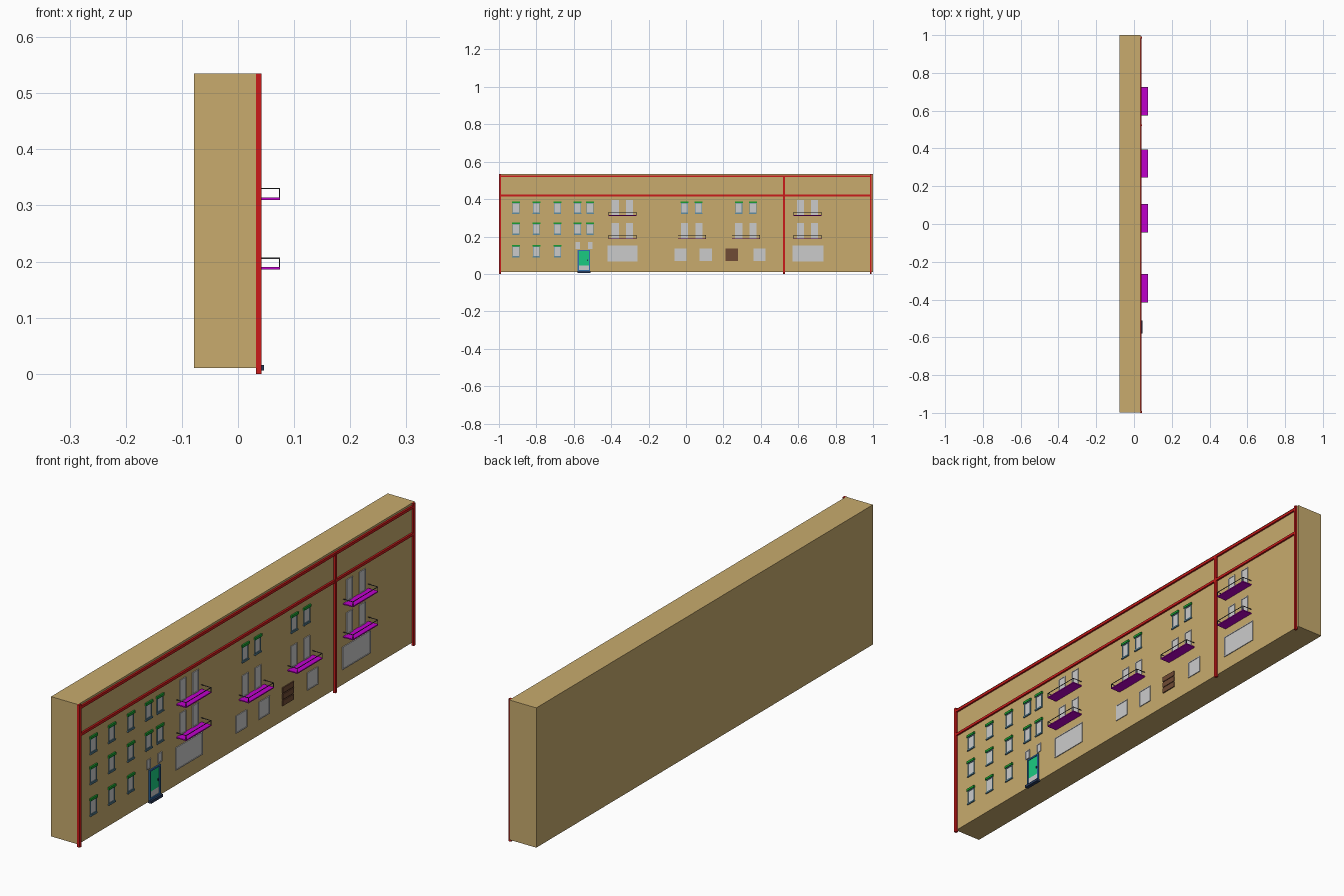
import bpy, bmesh
from mathutils import Vector

if "Cube" in bpy.data.objects:
    bpy.data.objects.remove(bpy.data.objects["Cube"])

def mat(name, r, g, b):
    m = bpy.data.materials.new(name)
    m.diffuse_color = (r, g, b, 1)
    m.use_nodes = True
    m.node_tree.nodes["Principled BSDF"].inputs["Base Color"].default_value = m.diffuse_color
    return m

STONE = mat("stone", 0.58, 0.41, 0.155)
RED = mat("red", 0.60, 0.01, 0.01)
GREEN = mat("green", 0.01, 0.35, 0.03)
SLATE = mat("slate", 0.12, 0.27, 0.36)
MAGENTA = mat("magenta", 0.52, 0.0, 0.60)
BLUE = mat("blue", 0.03, 0.16, 0.42)
TEAL = mat("teal", 0.01, 0.60, 0.22)
NAVY = mat("navy", 0.02, 0.04, 0.10)
BROWN = mat("brown", 0.16, 0.07, 0.035)
IRON = mat("iron", 0.05, 0.05, 0.06)
F = 0.034  # x of the facade plane

def boxes(name, parts, material=None):
    """One object from boxes given as (x0, x1, y0, y1, z0, z1)."""
    bm = bmesh.new()
    for x0, x1, y0, y1, z0, z1 in parts:
        vs = bmesh.ops.create_cube(bm, size=1)["verts"]
        for v in vs:
            v.co = Vector(((x0 + x1) / 2 + v.co.x * (x1 - x0),
                           (y0 + y1) / 2 + v.co.y * (y1 - y0),
                           (z0 + z1) / 2 + v.co.z * (z1 - z0)))
    me = bpy.data.meshes.new(name)
    bm.to_mesh(me)
    bm.free()
    ob = bpy.data.objects.new(name, me)
    bpy.context.collection.objects.link(ob)
    if material:
        me.materials.append(material)
    return ob

def border(y0, y1, z0, z1, t, depth):
    """Four bars around an opening."""
    a, b = F - 0.002, F + depth
    return [(a, b, y0, y0 + t, z0, z1), (a, b, y1 - t, y1, z0, z1),
            (a, b, y0 + t, y1 - t, z1 - t, z1), (a, b, y0 + t, y1 - t, z0, z0 + t)]

def pane(name, y0, y1, z0, z1):
    boxes(name, [(F - 0.002, F + 0.001, y0, y1, z0, z1)])
    boxes(name + "_frame", border(y0, y1, z0, z1, 0.003, 0.003))

def window(y, z):
    """Small window with green lintel and slate frame and sill; z is the pane bottom."""
    boxes("window_pane", [(F - 0.002, F + 0.001, y - 0.016, y + 0.016, z, z + 0.054)])
    boxes("window_frame", border(y - 0.018, y + 0.018, z, z + 0.054, 0.003, 0.003), SLATE)
    boxes("window_sill", [(F - 0.002, F + 0.005, y - 0.02, y + 0.02, z - 0.005, z)], SLATE)
    boxes("window_lintel", [(F - 0.002, F + 0.006, y - 0.021, y + 0.021, z + 0.054, z + 0.063)], GREEN)

def balcony(y, z):
    """Slab, three-sided handrail with corner posts, and two tall doors."""
    x1, w, t = 0.075, 0.075, 0.002
    boxes("balcony_slab", [(F, x1, y - w, y + w, z - 0.002, z + 0.002)], MAGENTA)
    top = z + 0.019
    rails = [(x1 - t, x1, y - w, y + w, top - t, top)]
    for s in (-1, 1):
        e = sorted((y + s * w, y + s * (w - t)))
        rails += [(F, x1 - t, *e, top - t, top), (x1 - t, x1, *e, z + 0.002, top - t)]
    boxes("balcony_railing", rails, IRON)
    for dy in (-0.038, 0.038):
        pane("balcony_door", y + dy - 0.019, y + dy + 0.019, z + 0.002, z + 0.084)

# Main block
boxes("building_block", [(-0.078, F, -0.998, 1.0, 0.01, 0.535)], STONE)

# Red pilasters and cornice bands
T = (F - 0.002, 0.042)
boxes("pilasters", [(*T, y, y + 0.010, 0, 0.535) for y in (-1.0, 0.983)]
      + [(*T, 0.518, 0.528, 0, 0.521)], RED)
boxes("cornice_bands", [(F - 0.002, 0.041, -0.99, 0.983, z, z + 0.01) for z in (0.517, 0.415)], RED)

# Lintelled windows on the left wing and over the middle balconies
for z in (0.325, 0.212, 0.093):
    for y in (-0.909, -0.80, -0.687):
        window(y, z)
for y in (-0.58, -0.513):
    for z in (0.325, 0.212):
        window(y, z)
    pane("transom_window", y - 0.012, y + 0.012, 0.134, 0.170)
for y in (-0.008, 0.067, 0.283, 0.358):
    window(y, 0.325)

# Balconies
for y in (-0.34, 0.65):
    for z in (0.188, 0.312):
        balcony(y, z)
for y in (0.031, 0.32):
    balcony(y, 0.188)

# Ground floor openings
for y0, y1 in ((-0.42, -0.26), (0.57, 0.735)):
    pane("shop_window", y0, y1, 0.067, 0.152)
for y0 in (-0.062, 0.073, 0.36):
    pane("ground_window", y0, y0 + 0.065, 0.069, 0.135)

# Brown shutter made of boards
boxes("shutter_back", [(F - 0.002, F + 0.001, 0.212, 0.278, 0.068, 0.136)], BROWN)
boxes("shutter_boards", [(F, F + 0.004, 0.212, 0.278, 0.068 + i * 0.024, 0.088 + i * 0.024)
                         for i in range(3)], BROWN)

# Entrance door
boxes("door_frame", border(-0.579, -0.513, 0.016, 0.128, 0.006, 0.005), BLUE)
boxes("door_leaf", [(F - 0.002, F + 0.002, -0.573, -0.519, 0.045, 0.122)], TEAL)
boxes("door_kick_panel", [(F - 0.002, F + 0.002, -0.573, -0.519, 0.022, 0.045)])
boxes("door_handle", [(F, F + 0.005, -0.528, -0.524, 0.070, 0.078)], NAVY)
boxes("door_step", [(F - 0.002, 0.046, -0.581, -0.511, 0.006, 0.016)], NAVY)
